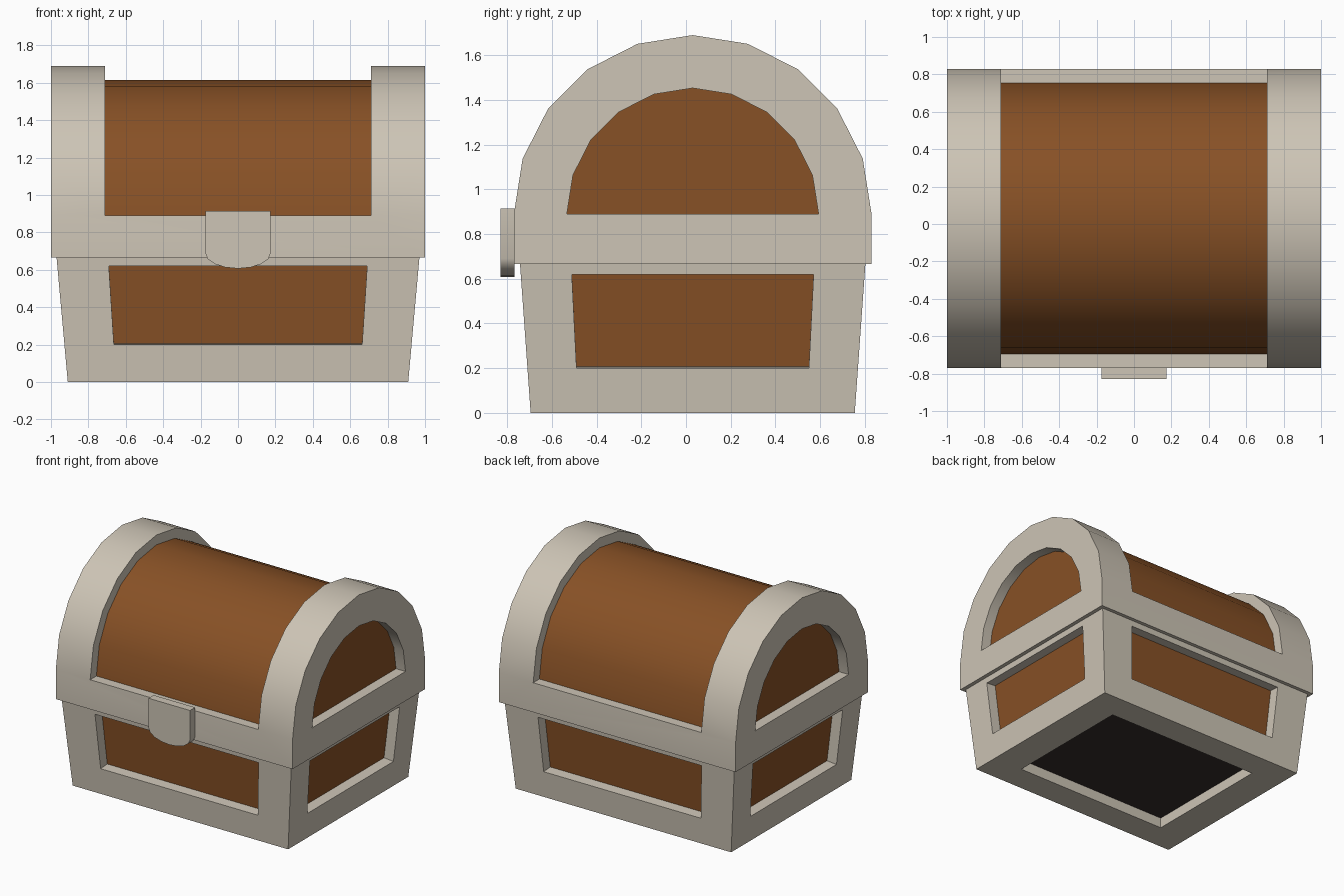
import bpy, bmesh, math
from mathutils import Vector

if "Cube" in bpy.data.objects:
    bpy.data.objects.remove(bpy.data.objects["Cube"])

CY = 0.03            # middle of the chest body in y (the latch sticks out in front)
SEAM = 0.665         # where lid meets base
SPRING = 0.89        # where the lid arch starts
SEGS = 10


def material(name, rgb):
    m = bpy.data.materials.new(name)
    m.diffuse_color = (*rgb, 1)
    m.use_nodes = True
    m.node_tree.nodes["Principled BSDF"].inputs["Base Color"].default_value = m.diffuse_color
    return m


MATS = [material("pale_metal", (0.61, 0.555, 0.465)),
        material("brown_wood", (0.245, 0.082, 0.019)),
        material("dark_underside", (0.035, 0.026, 0.024))]
METAL, WOOD, DARK = range(3)


class Part:
    """Collects faces, then welds and smooths them into one object."""

    def __init__(self, name):
        self.name, self.bm = name, bmesh.new()

    def face(self, pts, mat=METAL):
        f = self.bm.faces.new([self.bm.verts.new(p) for p in pts])
        f.material_index = mat

    def bridge(self, a, b, closed=True, mat=METAL):
        n = len(a)
        for i in range(n if closed else n - 1):
            j = (i + 1) % n
            self.face([a[i], a[j], b[j], b[i]], mat)

    def recess(self, rim, inward, mat):
        deep = [Vector(p) + inward for p in rim]
        self.bridge(rim, deep)
        self.face(deep, mat)

    def finish(self):
        bmesh.ops.remove_doubles(self.bm, verts=self.bm.verts, dist=1e-4)
        bmesh.ops.recalc_face_normals(self.bm, faces=self.bm.faces)
        me = bpy.data.meshes.new(self.name)
        self.bm.to_mesh(me)
        self.bm.free()
        for m in MATS:
            me.materials.append(m)
        ob = bpy.data.objects.new(self.name, me)
        bpy.context.collection.objects.link(ob)
        bpy.ops.object.select_all(action='DESELECT')
        ob.select_set(True)
        bpy.context.view_layer.objects.active = ob
        bpy.ops.object.shade_smooth_by_angle(angle=math.radians(40))


# Base: tapered box with a recessed panel on every side
def half(z):
    t = z / SEAM
    return 0.91 + 0.06 * t, 0.725 + 0.0475 * t


def side_point(axis, sign, u, z):
    hx, hy = half(z)
    if axis == 'y':
        return Vector((u * hx, CY + sign * hy, z))
    return Vector((sign * hx, CY + u * hy, z))


base = Part("chest_base")
CORNERS = ((-1, 0), (1, 0), (1, 1), (-1, 1))
for axis, ratio in (('y', 0.715), ('x', 0.703)):
    for sign in (-1, 1):
        outer = [side_point(axis, sign, u, SEAM * t) for u, t in CORNERS]
        inner = [side_point(axis, sign, u * ratio, 0.2 + 0.42 * t) for u, t in CORNERS]
        base.bridge(outer, inner)
        n = (outer[1] - outer[0]).cross(outer[3] - outer[0]).normalized()
        if n.dot(Vector((0, CY, 0.4)) - outer[0]) < 0:
            n = -n
        base.recess(inner, n * 0.08, WOOD)


def rect(hx, hy, z):
    return [Vector((x * hx, CY + y * hy, z)) for x, y in ((-1, -1), (1, -1), (1, 1), (-1, 1))]


# Underside of the base
base.bridge(rect(*half(0), 0), rect(0.66, 0.515, 0))
base.recess(rect(0.66, 0.515, 0), Vector((0, 0, 0.08)), DARK)
base.finish()


# Lid: barrel with two raised arch bands and a straight lower band
def arc(r, x):
    return [Vector((x, CY + r * math.cos(math.pi * i / SEGS),
                    SPRING + r * math.sin(math.pi * i / SEGS))) for i in range(SEGS + 1)]


lid = Part("chest_lid")
R_OUT, R_WOOD, R_END, X_IN = 0.8, 0.725, 0.563, 0.71
lid.bridge(arc(R_WOOD, -X_IN), arc(R_WOOD, X_IN), False, WOOD)
for s in (-1, 1):
    # arch band, its inner wall, and the recessed end panel
    lid.bridge(arc(R_OUT, s), arc(R_OUT, s * X_IN), False)
    lid.bridge(arc(R_OUT, s * X_IN), arc(R_WOOD, s * X_IN), False)
    lid.bridge(arc(R_OUT, s), arc(R_END, s), False)
    lid.recess(arc(R_END, s), Vector((-s * 0.08, 0, 0)), WOOD)
    # lower band on the end
    ys = (R_OUT, R_END, -R_END, -R_OUT)
    lid.face([(s, CY - R_OUT, SEAM), (s, CY + R_OUT, SEAM)] + [(s, CY + y, SPRING) for y in ys])
    # lower band on the front or back, with the ledge under the wood
    y = CY + s * R_OUT
    lid.face([(-1, y, SEAM), (1, y, SEAM)] + [(x, y, SPRING) for x in (1, X_IN, -X_IN, -1)])
    yw = CY + s * R_WOOD
    lid.face([(-X_IN, y, SPRING), (X_IN, y, SPRING), (X_IN, yw, SPRING), (-X_IN, yw, SPRING)])
# overhang lip
lid.bridge(rect(1, R_OUT, SEAM), rect(*half(SEAM), SEAM))
lid.finish()

# Latch: plate with a rounded bottom
latch = Part("latch")
profile = [(-0.175, 0.915), (0.175, 0.915)] + [
    (0.175 * math.cos(math.pi * i / 8), 0.69 - 0.083 * math.sin(math.pi * i / 8)) for i in range(9)]
front = [Vector((x, -0.83, z)) for x, z in profile]
back = [Vector((x, -0.768, z)) for x, z in profile]
latch.bridge(front, back)
latch.face(front)
latch.face(back)
latch.finish()
